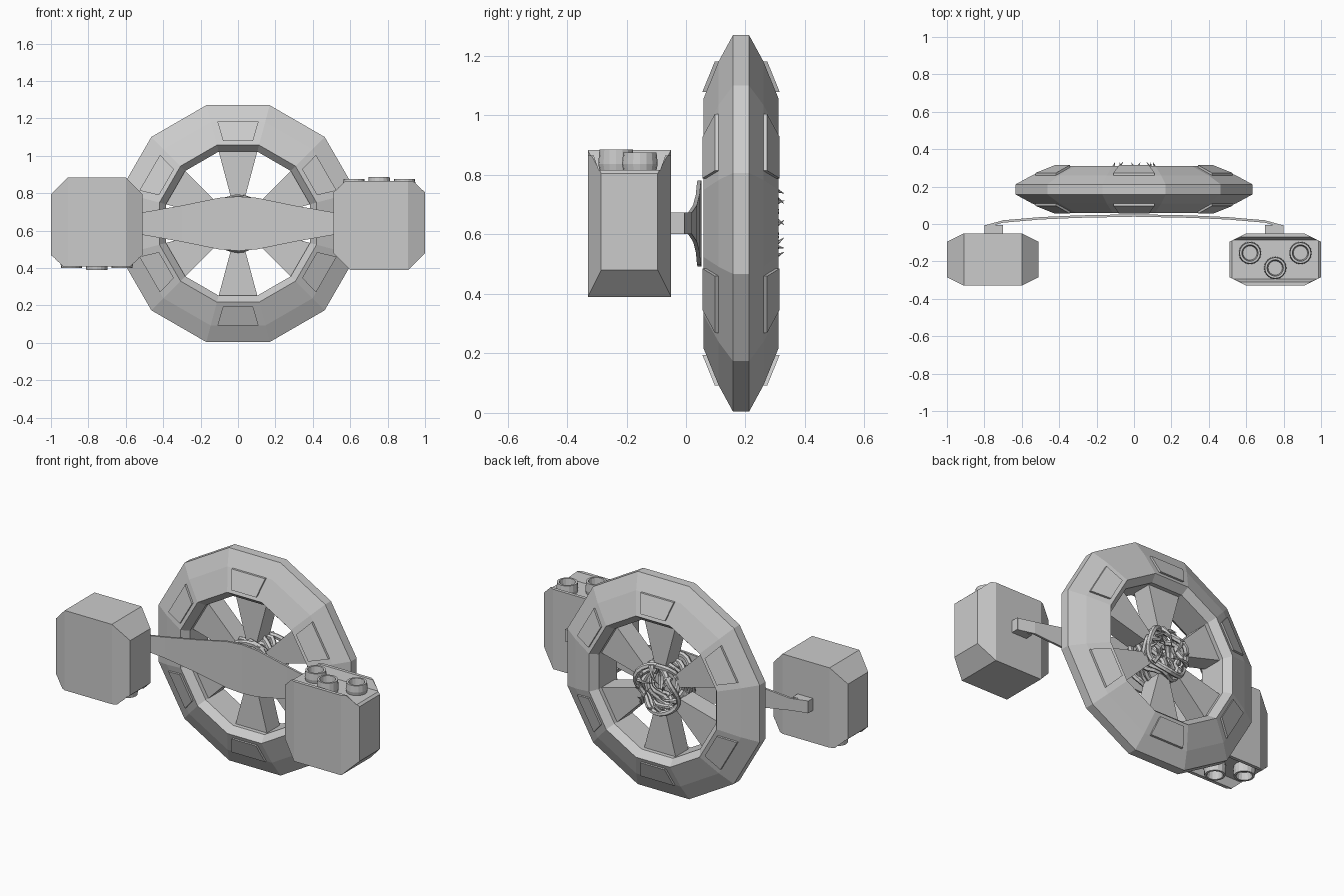
import bpy, bmesh, math, random
from mathutils import Vector, Matrix

if "Cube" in bpy.data.objects:
    bpy.data.objects.remove(bpy.data.objects["Cube"])

random.seed(4)
ZC, YC = 0.637, 0.185          # wheel centre
T15 = math.tan(math.radians(15))

grey = bpy.data.materials.new("hull_grey")
grey.diffuse_color = (0.6, 0.6, 0.6, 1)
grey.use_nodes = True
grey.node_tree.nodes["Principled BSDF"].inputs["Base Color"].default_value = grey.diffuse_color


def finish(name, bm):
    bmesh.ops.recalc_face_normals(bm, faces=bm.faces)
    me = bpy.data.meshes.new(name)
    bm.to_mesh(me)
    bm.free()
    me.materials.append(grey)
    ob = bpy.data.objects.new(name, me)
    bpy.context.collection.objects.link(ob)
    return ob


def radial(r, side, y, angle):
    """Point at distance r along the spoke direction, side across it."""
    c, s = math.cos(angle), math.sin(angle)
    return Vector((r * c - side * s, y, ZC + r * s + side * c))


def hull(name, pts):
    bm = bmesh.new()
    for p in pts:
        bm.verts.new(p)
    bmesh.ops.convex_hull(bm, input=bm.verts)
    bmesh.ops.dissolve_limit(bm, angle_limit=0.01, verts=bm.verts, edges=bm.edges)
    return finish(name, bm)


def loft(name, loops, closed=False):
    bm = bmesh.new()
    rows = [[bm.verts.new(p) for p in l] for l in loops]
    n = len(rows[0])
    for i in range(len(rows) if closed else len(rows) - 1):
        a, b = rows[i], rows[(i + 1) % len(rows)]
        for j in range(n):
            k = (j + 1) % n
            bm.faces.new((a[j], a[k], b[k], b[j]))
    if not closed:
        bm.faces.new(rows[0])
        bm.faces.new(rows[-1])
    return finish(name, bm)


# Twelve-sided ring: profile of (apothem, y offset)
half = [(0.633, 0.027), (0.545, 0.075), (0.42, 0.126), (0.385, 0.085)]
profile = [(r, -y) for r, y in half] + [(r, y) for r, y in reversed(half)]
loft("ring", [[radial(r / math.cos(math.radians(15)), 0, YC + y, math.radians(15 + 30 * i))
               for r, y in profile] for i in range(12)], closed=True)

# Six spokes, and a raised plate on both ring faces at each spoke
for i in range(6):
    a = math.radians(30 + 60 * i)
    hull("spoke", [radial(r, s * r * T15, YC + y, a)
                   for r, d in ((0.13, 0.06), (0.392, 0.06)) for s in (-1, 1) for y in (-d, d)])
    for f in (-1, 1):
        hull("ring_plate", [radial(r, s * w, YC + f * (y + d), a)
                            for r, w, y in ((0.545, 0.11, 0.075), (0.442, 0.08, 0.117))
                            for s in (-1, 1) for d in (-0.01, 0.013)])

# Tangled hub: wavy closed strands around the axis
def strand(name, pts, radius, closed, taper=False):
    loops, n = [], len(pts)
    for i, p in enumerate(pts):
        prev = pts[i - 1] if (closed or i) else p
        nxt = pts[(i + 1) % n] if (closed or i < n - 1) else p
        t = (nxt - prev).normalized()
        u = Vector((p.x, 0, p.z - ZC))
        u = (u - t * u.dot(t)).normalized()
        v = t.cross(u)
        rad = radius * (1 - 0.95 * i / (n - 1)) if taper else radius
        loops.append([p + rad * (math.cos(k * math.pi / 3) * u + math.sin(k * math.pi / 3) * v)
                      for k in range(6)])
    return loft(name, loops, closed)


for k in range(7):
    ph, m = k * 0.9, 2 + k % 3
    base = 0.09 - 0.03 * k
    strand("hub_strand", [radial(0.128 + 0.013 * math.sin(m * t + 2 * ph), 0,
                                 YC + base + 0.022 * math.sin((m + 1) * t + ph), t)
                          for t in (2 * math.pi * j / 28 for j in range(28))], 0.016, True)

# Curved claws reaching over the back of the hub, and short thorns
for k in range(6):
    a = math.radians(60 * k + 15)
    strand("hub_claw", [radial(0.135 - 0.11 * s, 0.03 * s, YC + 0.09 + 0.03 * math.sin(3 * s), a)
                        for s in (0, 0.25, 0.5, 0.75, 1)], 0.016, False, True)
for k in range(8):
    a = math.radians(45 * k + random.uniform(-10, 10))
    strand("hub_thorn", [radial(0.12 - 0.02 * s, 0.02 * s * s, YC + 0.1 + 0.045 * s, a)
                         for s in (0, 0.5, 1)], 0.012, False, True)

# Bowed front arm, wide in the middle
stations = [(0, 0.052, 0.145), (0.1, 0.05, 0.138), (0.3, 0.046, 0.097),
            (0.5, 0.037, 0.062), (0.7, 0.02, 0.036), (0.8, -0.008, 0.036)]
stations = [(-x, y, h) for x, y, h in reversed(stations[1:])] + stations
loft("arm", [[(x, y - 0.013, ZC - h), (x, y, ZC - h), (x, y, ZC + h), (x, y - 0.013, ZC + h)]
             for x, y, h in stations])


def pod_solid(name, zmin, zmax, top, ymin=None, flip=1):
    """Chamfered box in pod coordinates, trimmed to a height range."""
    bm = bmesh.new()
    bmesh.ops.create_cube(bm, size=1, matrix=Matrix.Diagonal((0.49, 0.28, 0.6, 1)))
    cuts = [((0, 0, zmin), (0, 0, -1)), ((0, 0, zmax), (0, 0, 1))]
    for s in (-1, 1):
        cuts += [((s * 0.155, 0.14, 0), (s * 0.045, 0.09, 0)),
                 ((s * 0.155, -0.14, 0), (s * 0.045, -0.09, 0)),
                 ((s * 0.155, 0, -0.247), (s * 0.09, 0, -0.09)),
                 ((s * 0.18, 0, top), (s * 0.06, 0, 0.065))]
    if ymin is not None:      # slanted inner side of a rim wall
        cuts.append(((0, ymin * flip, 0.17), (0, -flip, 0.35)))
    for co, no in cuts:
        g = bm.verts[:] + bm.edges[:] + bm.faces[:]
        r = bmesh.ops.bisect_plane(bm, geom=g, dist=1e-5, plane_co=co, plane_no=no, clear_outer=True)
        edges = [e for e in r["geom_cut"] if isinstance(e, bmesh.types.BMEdge)]
        if edges:
            bmesh.ops.holes_fill(bm, edges=[e for e in bm.edges if e.is_boundary], sides=0)
    return finish(name, bm)


# Two pods, the left one turned upside down
for side, turn in (("right", 0), ("left", math.pi)):
    M = Matrix.Translation((0, 0, ZC)) @ Matrix.Rotation(turn, 4, 'Y') @ Matrix.Translation((0.755, -0.19, 0))
    parts = [pod_solid(side + "_pod", -0.247, 0.18, 0.228)]
    for f in (-1, 1):
        parts.append(pod_solid(side + "_pod_rim", 0.17, 0.228, 0.228, 0.1, f))
    # Open nozzles on the deck
    for x, y, top in ((-0.135, 0.035, 0.238), (0.135, 0.035, 0.238), (0, -0.045, 0.248)):
        prof = [(0.05, 0.15), (0.06, 0.2), (0.056, top), (0.044, top), (0.038, 0.195)]
        parts.append(loft(side + "_nozzle", [[(x + r * math.cos(t), y + r * math.sin(t), z)
                          for t in (math.pi * j / 8 for j in range(16))] for r, z in prof]))
    # Stub joining the arm to the pod
    parts.append(hull(side + "_pod_mount", [(x, y, z) for x in (-0.055, 0.045)
                      for y in (0.12, 0.185) for z in (-0.036, 0.036)]))
    for ob in parts:
        ob.matrix_world = M
